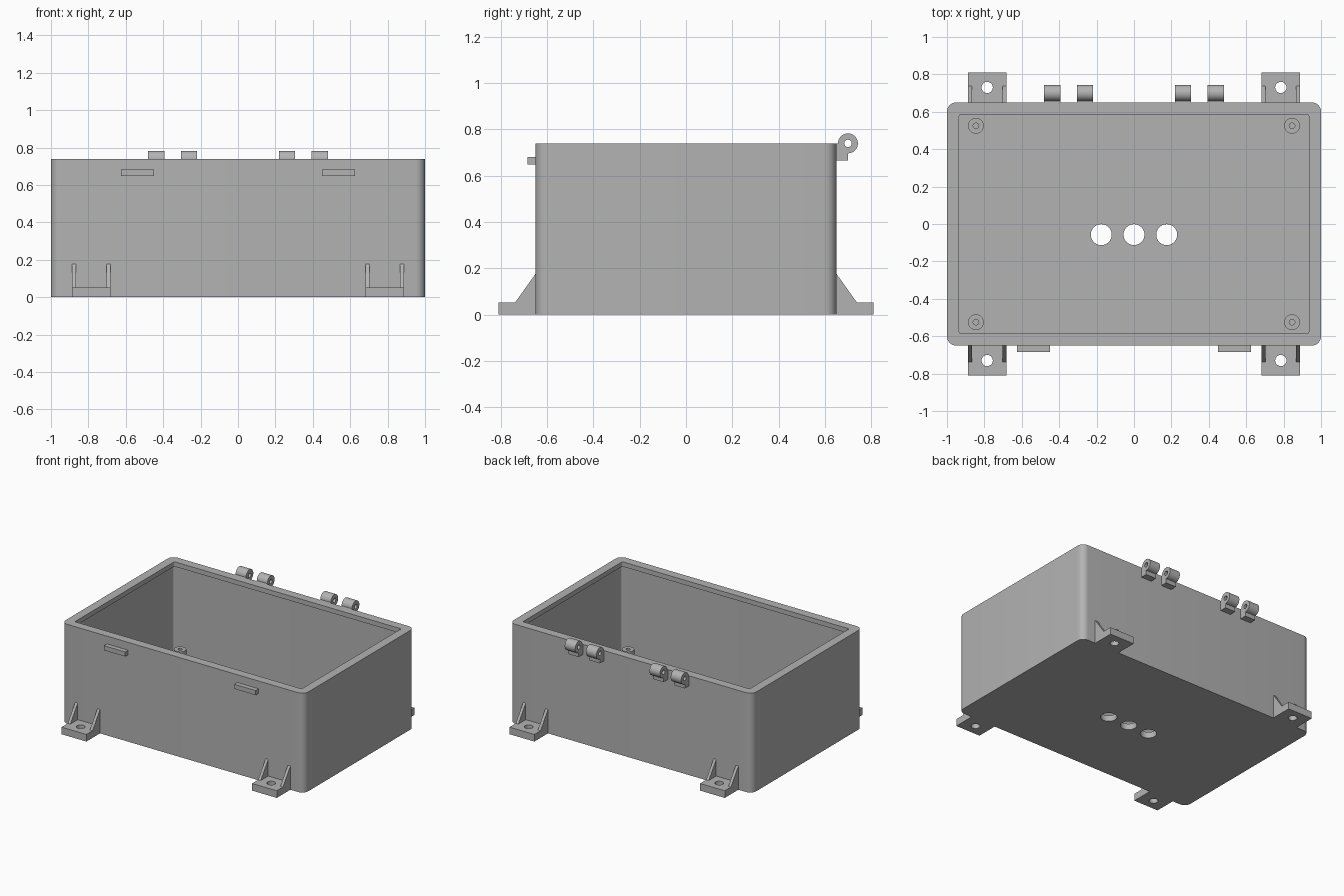
import bpy, bmesh
from math import sin, cos, pi, radians
from mathutils import Vector

cube = bpy.data.objects.get("Cube")
if cube:
    bpy.data.objects.remove(cube, do_unlink=True)

grey = bpy.data.materials.new("plain grey")
grey.use_nodes = True
grey.diffuse_color = (0.45, 0.45, 0.45, 1)
grey.node_tree.nodes["Principled BSDF"].inputs["Base Color"].default_value = grey.diffuse_color


def arc(cx, cy, r, start, end, n):
    """Points along an arc, angles in degrees."""
    angles = [radians(start + (end - start) * i / n) for i in range(n + 1)]
    return [(cx + r * cos(a), cy + r * sin(a)) for a in angles]


def rounded_rect(hx, hy, r):
    pts = []
    for i, (sx, sy) in enumerate([(1, 1), (-1, 1), (-1, -1), (1, -1)]):
        pts += arc(sx * (hx - r), sy * (hy - r), r, 90 * i, 90 * i + 90, 8)
    return pts


def circle(cx, cy, r):
    return arc(cx, cy, r, 0, 360, 40)[:-1]


def prism(name, pts, lo, hi, axis="z"):
    """Extrude a profile: xy points along z, or yz points along x."""
    place = (lambda p: (p[0], p[1], lo)) if axis == "z" else (lambda p: (lo, p[0], p[1]))
    along = Vector((0, 0, hi - lo)) if axis == "z" else Vector((hi - lo, 0, 0))
    bm = bmesh.new()
    face = bm.faces.new([bm.verts.new(place(p)) for p in pts])
    top = bmesh.ops.extrude_face_region(bm, geom=[face])["geom"]
    bmesh.ops.translate(bm, vec=along, verts=[v for v in top if isinstance(v, bmesh.types.BMVert)])
    bmesh.ops.recalc_face_normals(bm, faces=bm.faces)
    mesh = bpy.data.meshes.new(name)
    bm.to_mesh(mesh)
    bm.free()
    mesh.materials.append(grey)
    ob = bpy.data.objects.new(name, mesh)
    bpy.context.collection.objects.link(ob)
    return ob


def activate(ob):
    bpy.ops.object.select_all(action="DESELECT")
    ob.select_set(True)
    bpy.context.view_layer.objects.active = ob


def cut(ob, *cutters):
    """Subtract each cutter and discard it."""
    for cutter in cutters:
        activate(ob)
        mod = ob.modifiers.new("cut", "BOOLEAN")
        mod.operation, mod.solver, mod.object = "DIFFERENCE", "EXACT", cutter
        bpy.ops.object.modifier_apply(modifier=mod.name)
        bpy.data.objects.remove(cutter, do_unlink=True)


def smooth(ob):
    activate(ob)
    bpy.ops.object.shade_smooth_by_angle(angle=radians(30))


def rect(x0, x1, y0, y1):
    return [(x0, y0), (x1, y0), (x1, y1), (x0, y1)]


HEIGHT, FLOOR, WALL = 0.74, 0.045, 0.65

# Open box with an overhanging rim and three floor holes
box = prism("box_body", rounded_rect(1, WALL, 0.05), 0, HEIGHT)
cut(box,
    prism("cavity", rounded_rect(0.953, 0.603, 0.015), FLOOR, HEIGHT - 0.035),
    prism("rim_opening", rounded_rect(0.935, 0.585, 0.01), HEIGHT - 0.1, HEIGHT + 0.1),
    *[prism("floor_hole", circle(x, -0.057, 0.056), -0.1, 0.2) for x in (-0.175, 0, 0.175)])
smooth(box)

for sx, side in ((1, "left"), (-1, "right")):
    for sy, end in ((1, "back"), (-1, "front")):
        tag = f"{end}_{side}"
        # Screw post in each inner corner
        px, py = 0.845 * sx, 0.525 * sy
        post = prism(f"screw_post_{tag}", circle(px, py, 0.042), FLOOR - 0.005, 0.135)
        cut(post, prism("post_hole", circle(px, py, 0.015), 0.06, 0.2))
        smooth(post)

        # Mounting foot with bolt hole and two gusset ribs
        fx = 0.785 * sx
        foot = prism(f"mounting_foot_{tag}",
                     rect(fx - 0.102, fx + 0.102, sy * (WALL - 0.005), sy * 0.81), 0, 0.053)
        cut(foot, prism("bolt_hole", circle(fx, 0.73 * sy, 0.03), -0.1, 0.2))
        smooth(foot)
        rib = [(sy * y, z) for y, z in ((0.645, 0.05), (0.738, 0.05), (0.738, 0.053), (0.65, 0.177), (0.645, 0.177))]
        for edge in (-0.102, 0.081):
            prism(f"gusset_rib_{tag}", rib, fx + edge, fx + edge + 0.021, "x")

    # Latch tab on the front
    prism(f"latch_tab_{side}", rect(0.45 * sx, 0.625 * sx, -0.685, -WALL + 0.005), 0.648, 0.682)

    # Pair of hinge knuckles on the back
    knuckle = [(0.645, 0.665), (0.70, 0.665)] + arc(0.70, HEIGHT, 0.043, -90, 180, 30) + [(0.645, HEIGHT)]
    for x in (0.262, 0.437):
        ob = prism(f"hinge_knuckle_{side}", knuckle, x * sx - 0.043, x * sx + 0.043, "x")
        cut(ob, prism("pin_hole", circle(0.70, HEIGHT, 0.016), x * sx - 0.1, x * sx + 0.1, "x"))
        smooth(ob)
